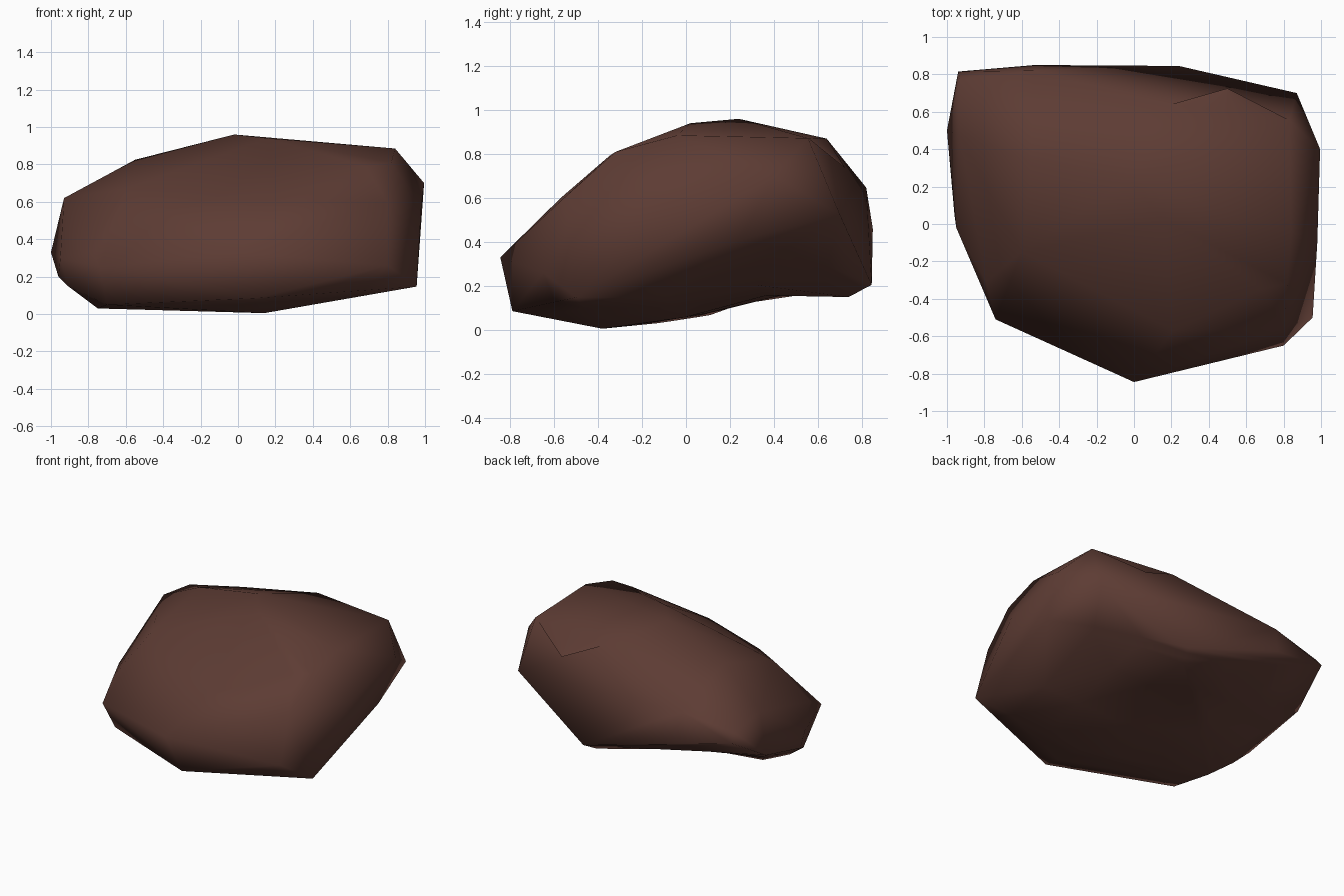
import bpy, bmesh, math
from mathutils import Vector

if "Cube" in bpy.data.objects:
    bpy.data.objects.remove(bpy.data.objects["Cube"])

brown = bpy.data.materials.new("dark reddish brown")
brown.diffuse_color = (0.11, 0.045, 0.034, 1)
brown.use_nodes = True
brown.node_tree.nodes["Principled BSDF"].inputs["Base Color"].default_value = brown.diffuse_color

# Corner points of the boulder, grouped by region
shoulder, corner, notch = (.2, .64, .87), (.83, .555, .872), (.5, .725, .735)
front = [(0, -.845, .33), (.1, -.79, .085), (.8, -.65, .26), (-.74, -.51, .25)]
top = [(.21, -.57, .6), (.68, -.35, .79), (.16, .02, .94), (-.02, .24, .96), (-.55, .34, .825),
       (-.6, -.15, .67), (-.7, -.2, .49), (-.79, -.31, .36), shoulder, corner]
right = [(.8, -.555, .6), (.82, -.32, .81), (.84, -.04, .885), (.87, .7, .525), (.995, .4, .7),
         (.98, -.1, .57), (.96, -.21, .28), (.96, .25, .41), (.955, -.5, .147)]
left = [(-.93, .47, .62), (-.95, -.02, .3), (-1, .5, .33), (-.96, .05, .2), (-.91, -.06, .15)]
back = [(-.94, .815, .52), (-.93, .77, .58), (-.54, .82, .647), (-.53, .85, .46), (.24, .845, .205)]
base = [(.14, -.38, .005), (-.7, -.42, .05), (-.75, -.13, .03), (-.7, .11, .065), (.2, .74, .142),
        (.15, .64, .13)]

bm = bmesh.new()
for p in front + top + right + left + back + base:
    bm.verts.new(p)
hull = bmesh.ops.convex_hull(bm, input=bm.verts)
bmesh.ops.delete(bm, geom=list({v for v in hull["geom_interior"] if isinstance(v, bmesh.types.BMVert)}),
                 context='VERTS')
bmesh.ops.recalc_face_normals(bm, faces=bm.faces)
bm.normal_update()

# Notch in the upper back edge
ends = (Vector(shoulder), Vector(corner))
for e in list(bm.edges):
    if all(min((v.co - p).length for v in e.verts) < 1e-4 for p in ends):
        new = bmesh.ops.subdivide_edges(bm, edges=[e], cuts=1)["geom_inner"]
        for v in new:
            if isinstance(v, bmesh.types.BMVert):
                v.co = notch
        break
bmesh.ops.triangulate(bm, faces=bm.faces)
bm.normal_update()

# Split the underside into smaller faces, leaving its rim in place
under = {f for f in bm.faces if f.normal.z < -0.5}
inner = [e for e in bm.edges if all(f in under for f in e.link_faces)]
bmesh.ops.subdivide_edges(bm, edges=inner, cuts=2, use_grid_fill=True)
bmesh.ops.triangulate(bm, faces=bm.faces)
bm.normal_update()

# Press a shallow valley into the underside
a, b = Vector((.5, .36)), Vector((-.35, .4))
for v in bm.verts:
    if all(f.normal.z < -0.45 for f in v.link_faces):
        p = v.co.xy
        t = max(0, min(1, (p - a).dot(b - a) / (b - a).length_squared))
        d = (p - a.lerp(b, t)).length
        v.co.z += 0.06 * math.exp(-(d / .25) ** 2)

mesh = bpy.data.meshes.new("boulder")
bm.to_mesh(mesh)
bm.free()
mesh.materials.append(brown)
mesh.shade_smooth()
boulder = bpy.data.objects.new("boulder", mesh)
bpy.context.collection.objects.link(boulder)
